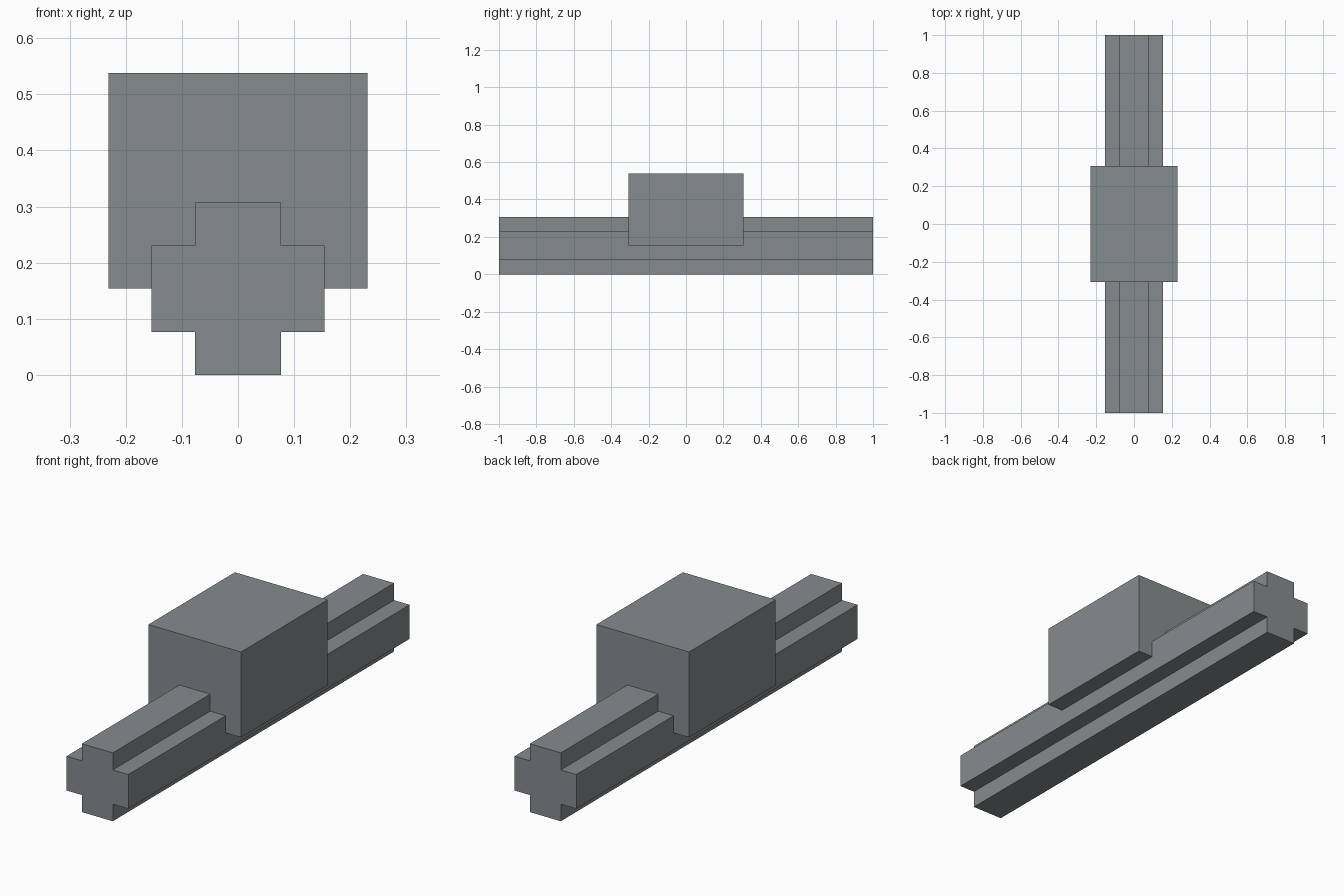
import bpy
import bmesh

cube = bpy.data.objects.get("Cube")
if cube:
    bpy.data.objects.remove(cube, do_unlink=True)

U = 1 / 13  # grid unit of the model

# Single flat colour
grey = bpy.data.materials.new("slate_grey")
colour = (0.235, 0.265, 0.273, 1)
grey.diffuse_color = colour
grey.use_nodes = True
shader = grey.node_tree.nodes["Principled BSDF"]
shader.inputs["Base Color"].default_value = colour
shader.inputs["Roughness"].default_value = 0.8


def extrude_profile(name, profile, half_length):
    """Extrude an x/z profile along y, centred on y = 0."""
    bm = bmesh.new()
    face = bm.faces.new([bm.verts.new((x * U, -half_length * U, z * U)) for x, z in profile])
    moved = bmesh.ops.extrude_face_region(bm, geom=[face], use_keep_orig=True)["geom"]
    verts = [v for v in moved if isinstance(v, bmesh.types.BMVert)]
    bmesh.ops.translate(bm, verts=verts, vec=(0, 2 * half_length * U, 0))
    bmesh.ops.recalc_face_normals(bm, faces=bm.faces)
    mesh = bpy.data.meshes.new(name)
    bm.to_mesh(mesh)
    bm.free()
    mesh.materials.append(grey)
    obj = bpy.data.objects.new(name, mesh)
    bpy.context.collection.objects.link(obj)
    return obj


def mirrored(half):
    """Complete a right-hand outline with its left-hand reflection."""
    return half + [(-x, z) for x, z in reversed(half)]


# Long rail with a plus-shaped section
extrude_profile("cross_rail", mirrored([(1, 0), (1, 1), (2, 1), (2, 3), (1, 3), (1, 4)]), 13)

# Block straddling the middle of the rail
extrude_profile("centre_block", mirrored([(3, 2), (3, 7)]), 4)
